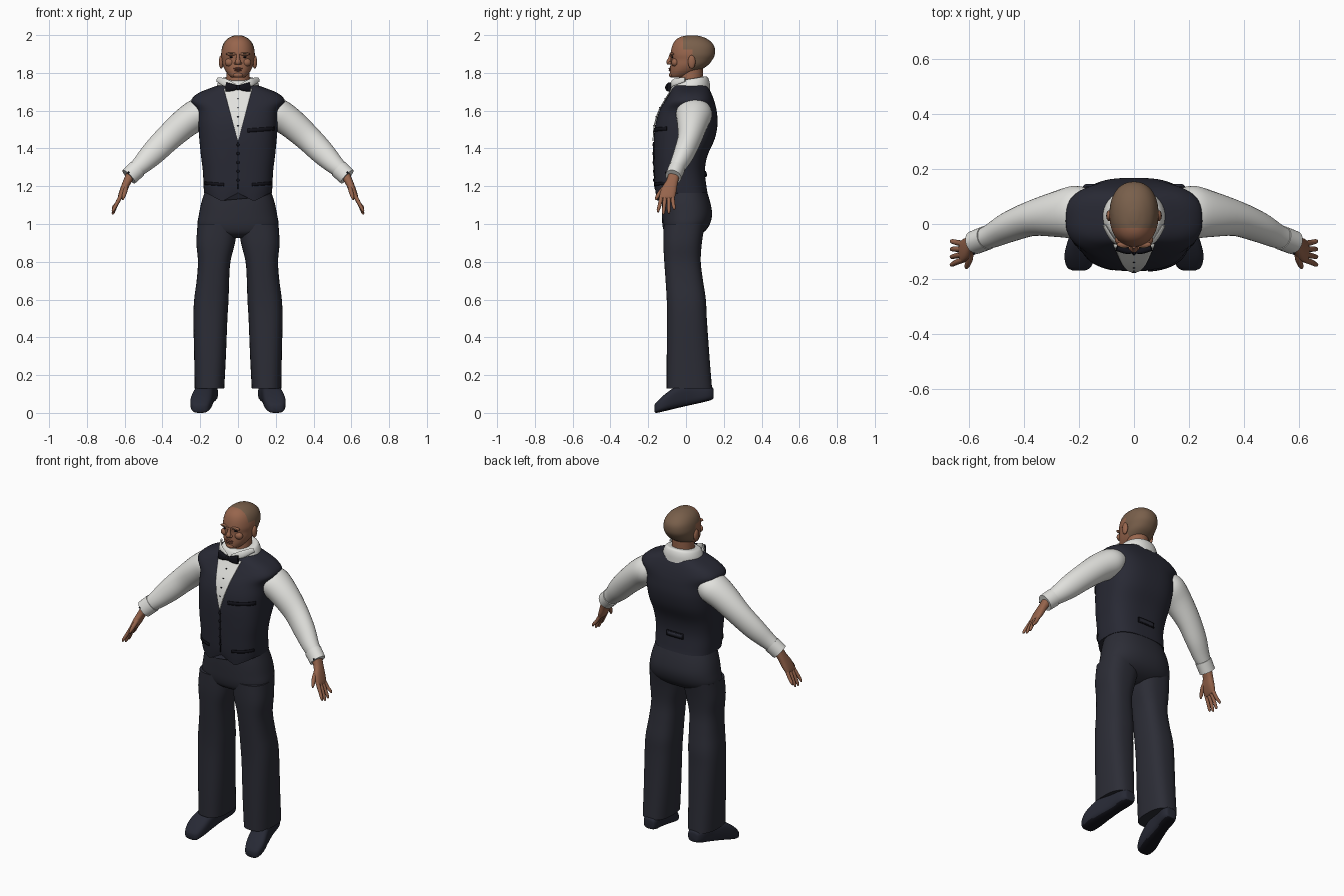
import bpy, bmesh, math
from mathutils import Vector

cube = bpy.data.objects.get("Cube")
if cube:
    bpy.data.objects.remove(cube)


def material(name, r, g, b):
    m = bpy.data.materials.new(name)
    m.use_nodes = True
    m.diffuse_color = (r, g, b, 1)
    shader = next(n for n in m.node_tree.nodes if n.type == 'BSDF_PRINCIPLED')
    shader.inputs["Base Color"].default_value = (r, g, b, 1)
    shader.inputs["Roughness"].default_value = 0.8
    return m


navy = material("navy cloth", .021, .022, .034)
trouser = material("trouser cloth", .025, .026, .037)
black = material("black trim", .006, .006, .01)
white = material("shirt white", .76, .76, .73)
skin = material("skin", .31, .13, .073)
hair = material("cropped hair", .19, .115, .07)
lip = material("lips", .2, .07, .045)
leather = material("shoe leather", .02, .022, .035)


def finish(name, bm, mats, mirror=False, rule=None, sharp=50):
    """Turn a bmesh into a smooth shaded object, coloured by an optional rule."""
    bmesh.ops.recalc_face_normals(bm, faces=bm.faces[:])
    for f in bm.faces:
        f.smooth = True
        if rule:
            f.material_index = int(rule(f))
    mesh = bpy.data.meshes.new(name)
    bm.to_mesh(mesh)
    bm.free()
    mesh.set_sharp_from_angle(angle=math.radians(sharp))
    for m in mats:
        mesh.materials.append(m)
    ob = bpy.data.objects.new(name, mesh)
    bpy.context.collection.objects.link(ob)
    if mirror:
        ob.modifiers.new("mirror", 'MIRROR').use_mirror_merge = False
    return ob


def smooth(rows, steps=4):
    """Catmull-Rom interpolation of rows of numbers."""
    pts = [rows[0]] + list(rows) + [rows[-1]]
    out = []
    for a, b, c, d in zip(pts, pts[1:], pts[2:], pts[3:]):
        for s in range(steps):
            t = s / steps
            out.append([q + t * (r - p) / 2 + t * t * (p - 2.5 * q + 2 * r - e / 2)
                        + t ** 3 * (3 * (q - r) + e - p) / 2
                        for p, q, r, e in zip(a, b, c, d)])
    return out + [list(rows[-1])]


def oval(n, p):
    """Points of a unit superellipse."""
    for i in range(n):
        a = 2 * math.pi * i / n
        yield [math.copysign(abs(k) ** (2 / p), k) for k in (math.cos(a), math.sin(a))]


def skin_rings(rings):
    bm = bmesh.new()
    vs = [[bm.verts.new(p) for p in ring] for ring in rings]
    n = len(vs[0])
    for lo, hi in zip(vs, vs[1:]):
        for i in range(n):
            j = (i + 1) % n
            bm.faces.new((lo[i], lo[j], hi[j], hi[i]))
    bm.faces.new(vs[0])
    bm.faces.new(vs[-1])
    return bm


def body(rows, n=40, p=2.4, along='z'):
    """Loft rows of (station, x centre, half width, low, high)."""
    rings = []
    for t, xc, hw, lo, hi in smooth(rows):
        ring = []
        for u, v in oval(n, p):
            x, w = xc + hw * u, (lo + hi) / 2 + (hi - lo) / 2 * v
            ring.append((x, w, t) if along == 'z' else (x, t, w))
        rings.append(ring)
    return skin_rings(rings)


def tube(name, rows, mat, n=24, p=2, steps=4, mirror=True):
    """Loft rows of (x, y, z, thickness, breadth) square to the path."""
    rows = smooth(rows, steps)
    pts = [Vector(r[:3]) for r in rows]
    rings = []
    for i, r in enumerate(rows):
        t = (pts[min(i + 1, len(pts) - 1)] - pts[max(i - 1, 0)]).normalized()
        side = Vector((0, 1, 0))
        side = (side - t * side.dot(t)).normalized()
        up = t.cross(side)
        rings.append([pts[i] + up * r[3] * u + side * r[4] * v for u, v in oval(n, p)])
    return finish(name, skin_rings(rings), [mat], mirror)


def ball(name, loc, size, mat, mirror=False):
    bm = bmesh.new()
    bmesh.ops.create_uvsphere(bm, u_segments=20, v_segments=12, radius=1)
    for v in bm.verts:
        v.co = Vector([c + k * s for c, k, s in zip(loc, v.co, size)])
    return finish(name, bm, [mat], mirror)


# Waistcoat with a pointed front hem
P = 2.8
VEST = [(1.165, 0, .18, -.158, .114), (1.2, 0, .182, -.165, .108), (1.28, 0, .186, -.168, .1),
        (1.36, 0, .196, -.17, .113), (1.45, 0, .205, -.17, .152), (1.53, 0, .21, -.162, .167),
        (1.6, 0, .215, -.14, .162), (1.65, 0, .248, -.112, .15), (1.69, 0, .215, -.088, .135),
        (1.72, 0, .145, -.072, .12), (1.735, 0, .1, -.06, .11)]
vest = body(VEST, 64, P)
for v in vest.verts:
    if v.co.z < 1.2 and v.co.y < -.08:
        point = max(0, 1 - abs(abs(v.co.x) - .085) / .085)
        v.co.z -= .045 * point * (1.2 - v.co.z) / .035
finish("waistcoat", vest, [navy])
dense = smooth(VEST)


def vest_y(x, z, side):
    """Waistcoat surface depth: side -1 is the front, +1 the back."""
    for a, b in zip(dense, dense[1:]):
        if a[0] <= z <= b[0]:
            break
    k = min(1, max(0, (z - a[0]) / (b[0] - a[0])))
    hw, lo, hi = (a[i] + k * (b[i] - a[i]) for i in (2, 3, 4))
    curve = max(0, 1 - min(1, abs(x) / hw) ** P) ** (1 / P)
    return (lo + hi) / 2 + side * (hi - lo) / 2 * curve


def plate(name, place, mat, side=-1, mirror=False, nu=16, nv=16, lift=.004):
    """Thin plate lying on the waistcoat; place maps u, v to x, z."""
    bm = bmesh.new()
    grid = []
    for j in range(nv + 1):
        row = []
        for i in range(nu + 1):
            x, z = place(2 * i / nu - 1, j / nv)
            row.append(bm.verts.new((x, vest_y(x, z, side) + side * lift, z)))
        grid.append(row)
    for a, b in zip(grid, grid[1:]):
        for i in range(nu):
            bm.faces.new((a[i], a[i + 1], b[i + 1], b[i]))
    ob = finish(name, bm, [mat], mirror)
    mod = ob.modifiers.new("thickness", 'SOLIDIFY')
    mod.thickness, mod.offset = .005, 0


def welt(name, cx, cz, w, h, tilt, mat, **kw):
    plate(name, lambda u, v: (cx + u * w / 2, cz + h * (v - .5) + tilt * u), mat, nv=2, **kw)


plate("shirt_front", lambda u, v: (u * (.001 + .074 * v), 1.44 + .275 * v), white)
welt("chest_pocket", .12, 1.5, .14, .02, .005, black)
welt("waist_pockets", .125, 1.212, .1, .016, .004, black, mirror=True)
welt("front_opening", 0, 1.31, .005, .25, 0, black, lift=.002)
welt("back_strap", 0, 1.265, .11, .032, 0, black, side=1)
welt("back_strap_panel", 0, 1.265, .096, .02, 0, navy, side=1, lift=.007)
for i in range(5):
    z = 1.42 - .047 * i
    ball("waistcoat_button", (0, vest_y(0, z, -1) - .004, z), (.008, .004, .008), black)
for i in range(4):
    z = 1.52 + .048 * i
    ball("shirt_button", (0, vest_y(0, z, -1) - .007, z), (.004, .003, .004), black)

# Sleeves and cuffs
tube("sleeves", [(.16, .045, 1.61, .065, .08), (.21, .043, 1.582, .083, .096),
                 (.28, .035, 1.535, .079, .083), (.37, .02, 1.455, .071, .064),
                 (.45, -.01, 1.375, .064, .055), (.51, -.04, 1.315, .051, .045),
                 (.55, -.056, 1.28, .042, .038)], white, 32)
tube("cuffs", [(.534, -.05, 1.292, .05, .044), (.578, -.067, 1.25, .048, .043)], white, 28)
ball("cuff_buttons", (.58, -.108, 1.272), (.005, .004, .005), black, True)

# Hands
tube("palms", [(.565, -.062, 1.265, .026, .03), (.588, -.074, 1.222, .021, .031),
               (.606, -.09, 1.18, .019, .04), (.622, -.1, 1.145, .014, .04),
               (.627, -.101, 1.132, .009, .034)], skin, p=2.5)
for i, tip in enumerate((1.062, 1.05, 1.054, 1.075)):
    y = -.129 + .019 * i
    end = y - .018 + .009 * i
    tube("fingers", [(.618, y, 1.152, .011, .011), (.642, (y + end) / 2, 1.108, .01, .01),
                     (.66, end, tip + .012, .008, .008), (.664, end, tip, .003, .003)], skin, 12)
tube("thumbs", [(.592, -.085, 1.215, .012, .014), (.596, -.125, 1.18, .012, .013),
                (.606, -.152, 1.145, .009, .01), (.61, -.16, 1.128, .003, .004)], skin, 12)

# Trousers
finish("trouser_seat", body([(.925, 0, .09, -.07, .03), (.95, 0, .18, -.11, .085),
                             (.99, 0, .213, -.124, .122), (1.05, 0, .207, -.127, .138),
                             (1.12, 0, .192, -.126, .127), (1.2, 0, .165, -.12, .1)]), [trouser])
finish("trouser_legs", body([(.128, .151, .078, -.102, .138), (.3, .148, .084, -.102, .124),
                             (.5, .146, .09, -.1, .11), (.6, .141, .091, -.102, .105),
                             (.7, .133, .086, -.108, .09), (.8, .126, .086, -.115, .078),
                             (.9, .118, .102, -.12, .084), (1, .107, .107, -.118, .1)], p=2.6),
       [trouser], True)

# Shoes, heels raised and toes down, with dark soles
finish("shoes", body([(-.168, .2, .024, .006, .04), (-.155, .2, .044, 0, .058),
                      (-.11, .195, .057, .01, .1), (-.04, .181, .053, .027, .145),
                      (.04, .165, .045, .045, .15), (.11, .152, .046, .061, .145),
                      (.14, .147, .035, .072, .135), (.146, .146, .022, .08, .12)],
                     p=3, along='y'),
       [leather, black], True, lambda f: f.normal.z < -.75)

# Neck, collar and bow tie
finish("neck", body([(1.68, 0, .068, -.045, .09), (1.74, 0, .064, -.04, .088),
                     (1.83, 0, .06, -.03, .09)], p=2), [skin])
collar = body([(1.69, 0, .118, -.088, .128), (1.73, 0, .112, -.078, .125),
               (1.76, 0, .096, -.064, .114), (1.765, 0, .075, -.052, .098)], p=2.1)
for v in collar.verts:
    v.co.z += .16 * v.co.y
finish("shirt_collar", collar, [white])
tube("collar_wings", [(.016, -.084, 1.728, .014, .004), (.07, -.064, 1.75, .02, .006),
                      (.108, -.005, 1.765, .013, .006)], white, 12)
tube("bow_tie_wings", [(.003, -.099, 1.723, .01, .008), (.03, -.097, 1.723, .019, .011),
                       (.063, -.088, 1.725, .025, .01)], black, 16, 3)
ball("bow_tie_knot", (0, -.1, 1.723), (.012, .011, .014), black)

# Head: cut along the hairline so the hair has clean borders
head = body([(1.775, 0, .03, -.074, -.02), (1.785, 0, .046, -.083, .02), (1.81, 0, .066, -.085, .068),
             (1.84, 0, .08, -.083, .115), (1.87, 0, .085, -.08, .14), (1.9, 0, .089, -.082, .153),
             (1.94, 0, .083, -.074, .15), (1.97, 0, .067, -.058, .126), (1.99, 0, .041, -.03, .09),
             (1.999, 0, .014, .012, .05)], 48, 2.2)
FRONT, EAR, BROW, NAPE = -.015, .035, 1.925, 1.81
for co, no in (((0, FRONT, 0), (0, 1, 0)), ((0, EAR, 0), (0, 1, 0)),
               ((0, 0, BROW), (0, 0, 1)), ((0, 0, NAPE), (0, 0, 1))):
    bmesh.ops.bisect_plane(head, geom=head.verts[:] + head.edges[:] + head.faces[:],
                           plane_co=co, plane_no=no)


def is_hair(f):
    c = f.calc_center_median()
    return c.z > BROW and c.y > FRONT or c.z > NAPE and c.y > EAR


finish("head", head, [skin, hair], rule=is_hair)

# Face
ball("ears", (.089, .03, 1.858), (.012, .02, .036), skin, True)
ball("brow_ridges", (.033, -.074, 1.9), (.03, .012, .009), skin, True)
ball("eyebrows", (.034, -.081, 1.903), (.02, .006, .003), hair, True)
ball("eyes", (.033, -.071, 1.884), (.013, .007, .005), black, True)
ball("cheeks", (.044, -.058, 1.855), (.026, .02, .022), skin, True)
tube("nose", [(0, -.08, 1.898, .008, .007), (0, -.086, 1.875, .01, .009),
              (0, -.091, 1.858, .015, .013), (0, -.088, 1.847, .012, .01)], skin, 16, mirror=False)
ball("nostrils", (.012, -.085, 1.852), (.009, .011, .008), skin, True)
ball("upper_lip", (0, -.083, 1.823), (.025, .009, .005), lip)
ball("lower_lip", (0, -.083, 1.814), (.022, .009, .006), lip)
ball("chin", (0, -.076, 1.789), (.026, .014, .014), skin)
